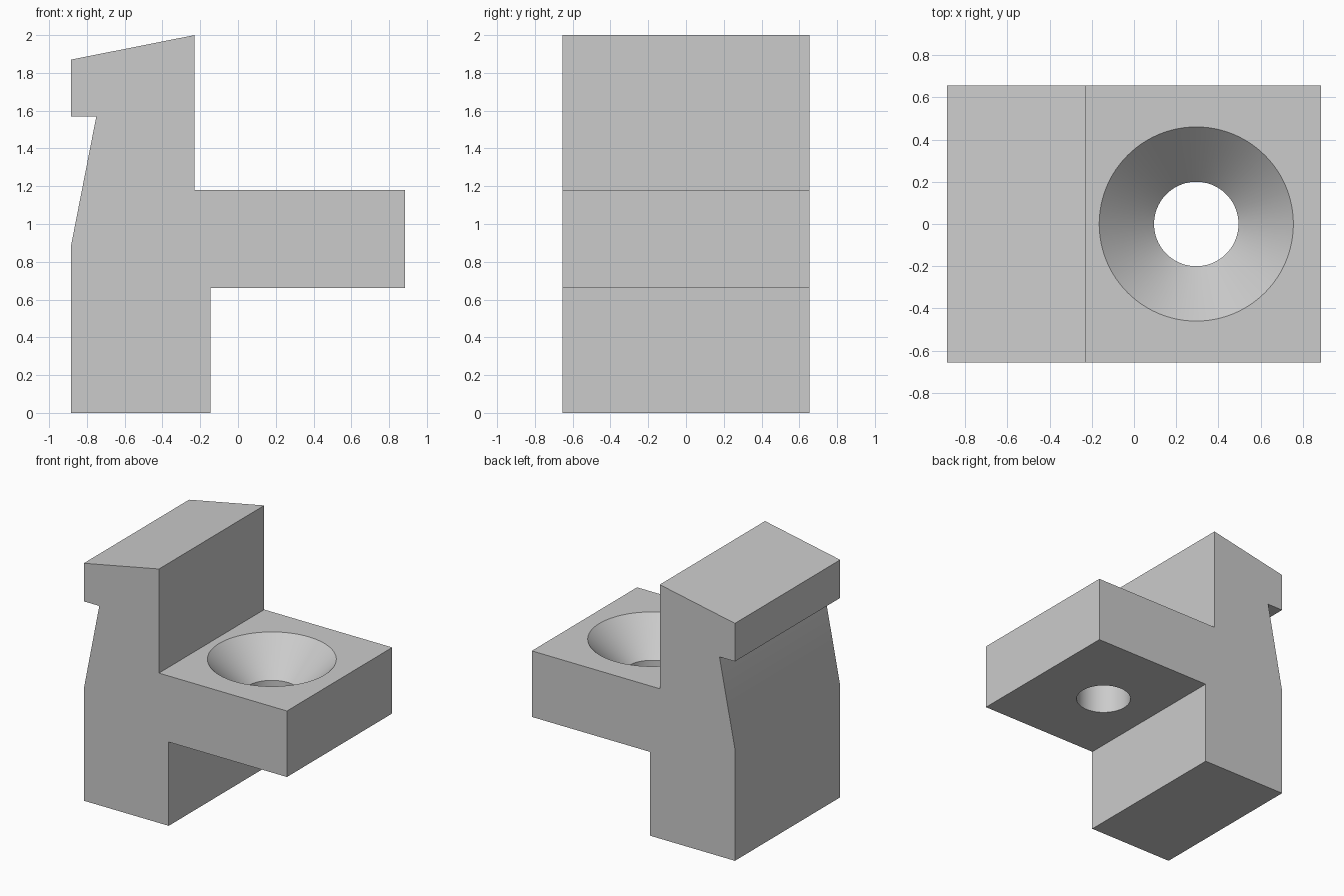
import bpy
import bmesh

DEPTH = 1.31
HOLE_X = 0.295

cube = bpy.data.objects.get("Cube")
if cube:
    bpy.data.objects.remove(cube, do_unlink=True)

grey = bpy.data.materials.new("plain_grey")
grey.use_nodes = True
colour = (0.6, 0.6, 0.6, 1.0)
grey.diffuse_color = colour
grey.node_tree.nodes["Principled BSDF"].inputs["Base Color"].default_value = colour


def make_object(name, bm):
    bmesh.ops.recalc_face_normals(bm, faces=bm.faces)
    mesh = bpy.data.meshes.new(name)
    bm.to_mesh(mesh)
    bm.free()
    mesh.materials.append(grey)
    obj = bpy.data.objects.new(name, mesh)
    bpy.context.collection.objects.link(obj)
    return obj


def extruded_profile(name, points, depth):
    bm = bmesh.new()
    face = bm.faces.new([bm.verts.new((x, -depth / 2, z)) for x, z in points])
    new = bmesh.ops.extrude_face_region(bm, geom=[face])["geom"]
    verts = [v for v in new if isinstance(v, bmesh.types.BMVert)]
    bmesh.ops.translate(bm, verts=verts, vec=(0, depth, 0))
    return make_object(name, bm)


def turned_cutter(name, rings, x, sides=96):
    """Solid of stacked circular rings, given as (radius, height)."""
    bm = bmesh.new()
    loops = []
    for radius, z in rings:
        circle = bmesh.ops.create_circle(bm, segments=sides, radius=radius)["verts"]
        bmesh.ops.translate(bm, verts=circle, vec=(x, 0, z))
        loops.append(circle)
    for low, high in zip(loops, loops[1:]):
        for i in range(sides):
            j = (i + 1) % sides
            bm.faces.new((low[i], low[j], high[j], high[i]))
    bm.faces.new(loops[0])
    bm.faces.new(loops[-1])
    return make_object(name, bm)


# Clamp body: foot, hooked upright and side shelf in one profile
body = extruded_profile("clamp_body", [
    (-0.885, 0), (-0.145, 0), (-0.145, 0.66), (0.885, 0.66),
    (0.885, 1.18), (-0.23, 1.18), (-0.23, 2), (-0.885, 1.87),
    (-0.885, 1.57), (-0.75, 1.57), (-0.885, 0.88)], DEPTH)

# Countersunk screw hole through the shelf
cutter = turned_cutter("screw_hole_cutter", [
    (0.2, 0.5), (0.2, 0.92), (0.46, 1.18), (0.46, 1.3)], HOLE_X)
cutter.hide_render = True

cut = body.modifiers.new("screw_hole", "BOOLEAN")
cut.operation = "DIFFERENCE"
cut.solver = "EXACT"
cut.object = cutter
bpy.ops.object.select_all(action="DESELECT")
body.select_set(True)
bpy.context.view_layer.objects.active = body
bpy.ops.object.modifier_apply(modifier=cut.name)
bpy.data.objects.remove(cutter, do_unlink=True)

# Smooth the hole walls, keep the corners sharp
bpy.ops.object.shade_smooth_by_angle()
